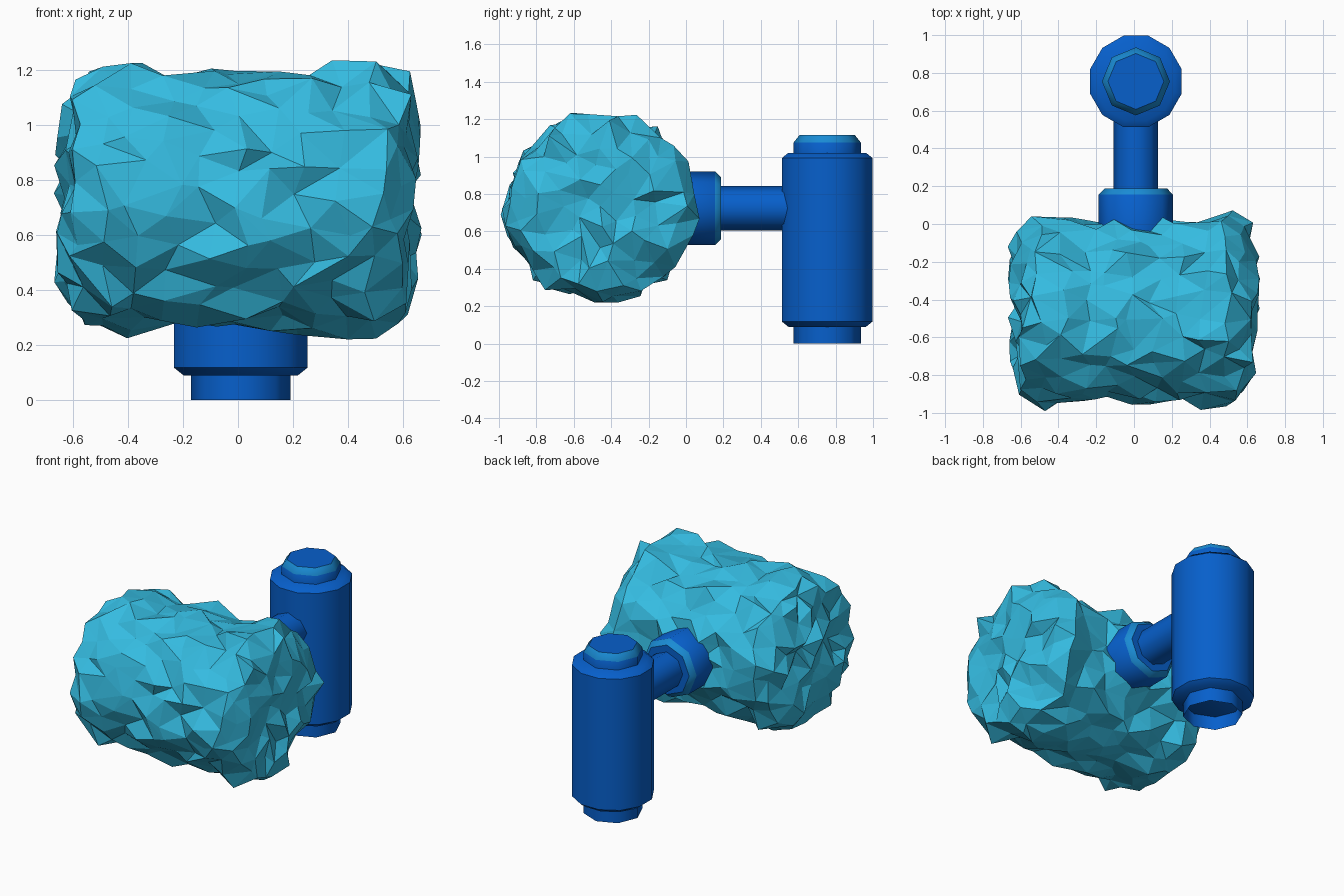
import bpy, bmesh, math, random
from mathutils import Matrix, Vector

if "Cube" in bpy.data.objects:
    bpy.data.objects.remove(bpy.data.objects["Cube"])

random.seed(5)


def material(name, rgb):
    m = bpy.data.materials.new(name)
    m.diffuse_color = (*rgb, 1)
    m.use_nodes = True
    m.node_tree.nodes["Principled BSDF"].inputs["Base Color"].default_value = m.diffuse_color
    return m


BLUE = material("deep_blue", (0.002, 0.115, 0.60))
RIM = material("light_blue", (0.01, 0.26, 0.66))
CYAN = material("cyan_stone", (0.035, 0.50, 0.75))


def finish(bm, name, mats, smooth):
    me = bpy.data.meshes.new(name)
    bm.to_mesh(me)
    bm.free()
    ob = bpy.data.objects.new(name, me)
    bpy.context.collection.objects.link(ob)
    for m in mats:
        me.materials.append(m)
    if smooth:
        bpy.ops.object.select_all(action='DESELECT')
        ob.select_set(True)
        bpy.context.view_layer.objects.active = ob
        bpy.ops.object.shade_smooth_by_angle(angle=math.radians(46))
    return ob


def turned(name, profile, sides, matrix, rim=None, turn=0.0, open_start=False):
    """Lathe of (radius, height) points; band number 'rim' gets the light colour."""
    bm = bmesh.new()
    rings = []
    for r, h in profile:
        rings.append([bm.verts.new(matrix @ Vector((
            r * math.cos(turn + math.tau * i / sides),
            r * math.sin(turn + math.tau * i / sides), h))) for i in range(sides)])
    for b, (lo, hi) in enumerate(zip(rings, rings[1:])):
        for i in range(sides):
            j = (i + 1) % sides
            f = bm.faces.new((lo[i], lo[j], hi[j], hi[i]))
            f.material_index = 1 if b == rim else 0
    if not open_start:
        bm.faces.new(rings[0][::-1])
    bm.faces.new(rings[-1])
    return finish(bm, name, [BLUE, RIM] if rim is not None else [BLUE], True)


# Upright handle with an open foot and a chamfered top cap
post = Matrix.Translation((0.01, 0.755, 0))
turned("handle", [(0.215, 0.09), (0.251, 0.118), (0.251, 0.992), (0.215, 1.02)],
       12, post, turn=math.pi / 12)
turned("foot", [(0.18, 0.0), (0.18, 0.1)], 8, post, open_start=True)
turned("top_cap", [(0.18, 1.0), (0.18, 1.075), (0.148, 1.115)], 8, post, rim=1)

# Horizontal arm and collar pointing along y
along_y = Matrix.Translation((0.01, 0, 0.724)) @ Matrix.Rotation(-math.pi / 2, 4, 'X')
turned("arm", [(0.118, 0.1), (0.118, 0.6)], 8, along_y)
turned("collar", [(0.197, -0.05), (0.197, 0.155), (0.165, 0.188)], 8, along_y, rim=1)

# Rugged stone head: drum along x with blunt ends and two shallow waists, jittered and faceted
bm = bmesh.new()
ends = [(-0.625, 0.1), (-0.63, 0.21), (-0.625, 0.32), (-0.59, 0.43)]
side = [(-0.50, 0.493), (-0.37, 0.485), (-0.24, 0.47), (-0.12, 0.475)]
half = ends + side
stations = half + [(0.0, 0.492)] + [(-x, r) for x, r in reversed(half)]
rows = []
for x, r in stations:
    n = 6 if r < 0.2 else 13 if r < 0.3 else 19 if r < 0.4 else 25
    shift = random.random()
    row = []
    for i in range(n):
        a = math.tau * (i + shift + random.uniform(-0.3, 0.3)) / n
        rr = r + random.uniform(-0.043, 0.043) * (0.7 if abs(x) > 0.6 else 1)
        xx = x + random.uniform(-0.045, 0.045)
        row.append((a, bm.verts.new((xx, -0.46 + rr * math.cos(a), 0.732 + rr * math.sin(a)))))
    rows.append(row)


def stitch(p, q):
    """Zip two rings with any number of points into triangles."""
    i = j = 0
    while i < len(p) or j < len(q):
        pa = p[(i + 1) % len(p)][0] + math.tau * ((i + 1) // len(p))
        qa = q[(j + 1) % len(q)][0] + math.tau * ((j + 1) // len(q))
        a, b = p[i % len(p)][1], q[j % len(q)][1]
        if j >= len(q) or (i < len(p) and pa <= qa):
            bm.faces.new((a, p[(i + 1) % len(p)][1], b))
            i += 1
        else:
            bm.faces.new((a, q[(j + 1) % len(q)][1], b))
            j += 1


for p, q in zip(rows, rows[1:]):
    stitch(p, q)
for row, x in ((rows[0], -0.63), (rows[-1], 0.63)):
    tip = bm.verts.new((x, -0.46, 0.735))
    for i in range(len(row)):
        bm.faces.new((row[i][1], row[(i + 1) % len(row)][1], tip))
bmesh.ops.recalc_face_normals(bm, faces=bm.faces)
finish(bm, "stone_head", [CYAN], False)
